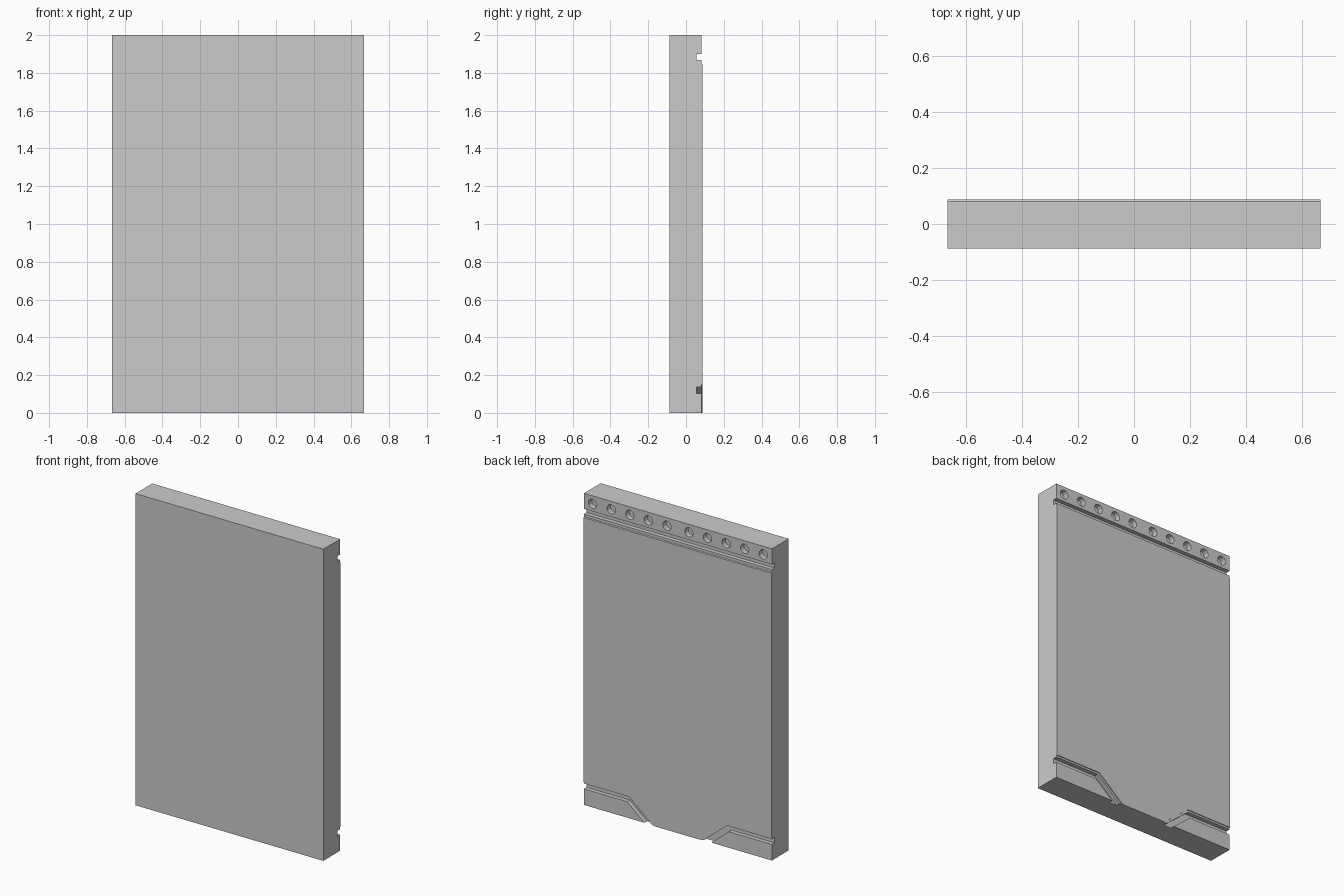
import bpy, bmesh
from mathutils import Vector

if "Cube" in bpy.data.objects:
    bpy.data.objects.remove(bpy.data.objects["Cube"])

HALF_W = 0.667     # half width of the slab
BACK = 0.0875      # back plane
STEP = 0.082       # shallow recessed plane
FLOOR = 0.055      # groove floor


def prism(name, loops, offset):
    """Extrude closed point loops along an offset into one mesh object."""
    bm = bmesh.new()
    for pts in loops:
        a = [bm.verts.new(p) for p in pts]
        b = [bm.verts.new(Vector(p) + Vector(offset)) for p in pts]
        bm.faces.new(a)
        bm.faces.new(b[::-1])
        n = len(a)
        for i in range(n):
            bm.faces.new((a[i], b[i], b[(i + 1) % n], a[(i + 1) % n]))
    bmesh.ops.recalc_face_normals(bm, faces=bm.faces)
    me = bpy.data.meshes.new(name)
    bm.to_mesh(me)
    bm.free()
    ob = bpy.data.objects.new(name, me)
    bpy.context.collection.objects.link(ob)
    return ob


def cut(target, cutter):
    m = target.modifiers.new(cutter.name, 'BOOLEAN')
    m.operation = 'DIFFERENCE'
    m.solver = 'EXACT'
    m.object = cutter
    bpy.context.view_layer.objects.active = target
    bpy.ops.object.modifier_apply(modifier=m.name)
    bpy.data.objects.remove(cutter)


# Slab: side profile with the upper groove and step, extruded across the width
profile = [(-BACK, 0), (BACK, 0), (BACK, 1.846), (STEP, 1.85), (STEP, 1.867),
           (FLOOR, 1.867), (FLOOR, 1.9), (STEP, 1.9), (STEP, 2), (-BACK, 2)]
slab = prism("wall_panel", [[(-HALF_W, y, z) for y, z in profile]],
             (2 * HALF_W, 0, 0))


def mirrored(outline, y):
    return [[(s * x, y, z) for x, z in outline] for s in (1, -1)]


# Lower corners: shallow recess, then a bent groove inside it
recess = [(0.75, 0.15), (0.34, 0.15), (0.10, -0.05), (0.75, -0.05)]
groove = [(0.75, 0.138), (0.348, 0.138), (0.122, -0.05),
          (0.177, -0.05), (0.361, 0.103), (0.75, 0.103)]
cut(slab, prism("corner_recess", mirrored(recess, STEP), (0, 0.1, 0)))
cut(slab, prism("corner_groove", mirrored(groove, FLOOR), (0, 0.1, 0)))

# Row of round sockets along the top strip, two mirrored groups of five
bm = bmesh.new()
bmesh.ops.create_circle(bm, segments=12, radius=0.03)
ring = [(v.co.x, v.co.y) for v in bm.verts]
bm.free()
holes = []
for i in range(5):
    cx = 0.078 + 0.132 * i
    holes += mirrored([(cx + x, 1.948 + z) for x, z in ring], STEP - 0.035)
cut(slab, prism("sockets", holes, (0, 0.1, 0)))
